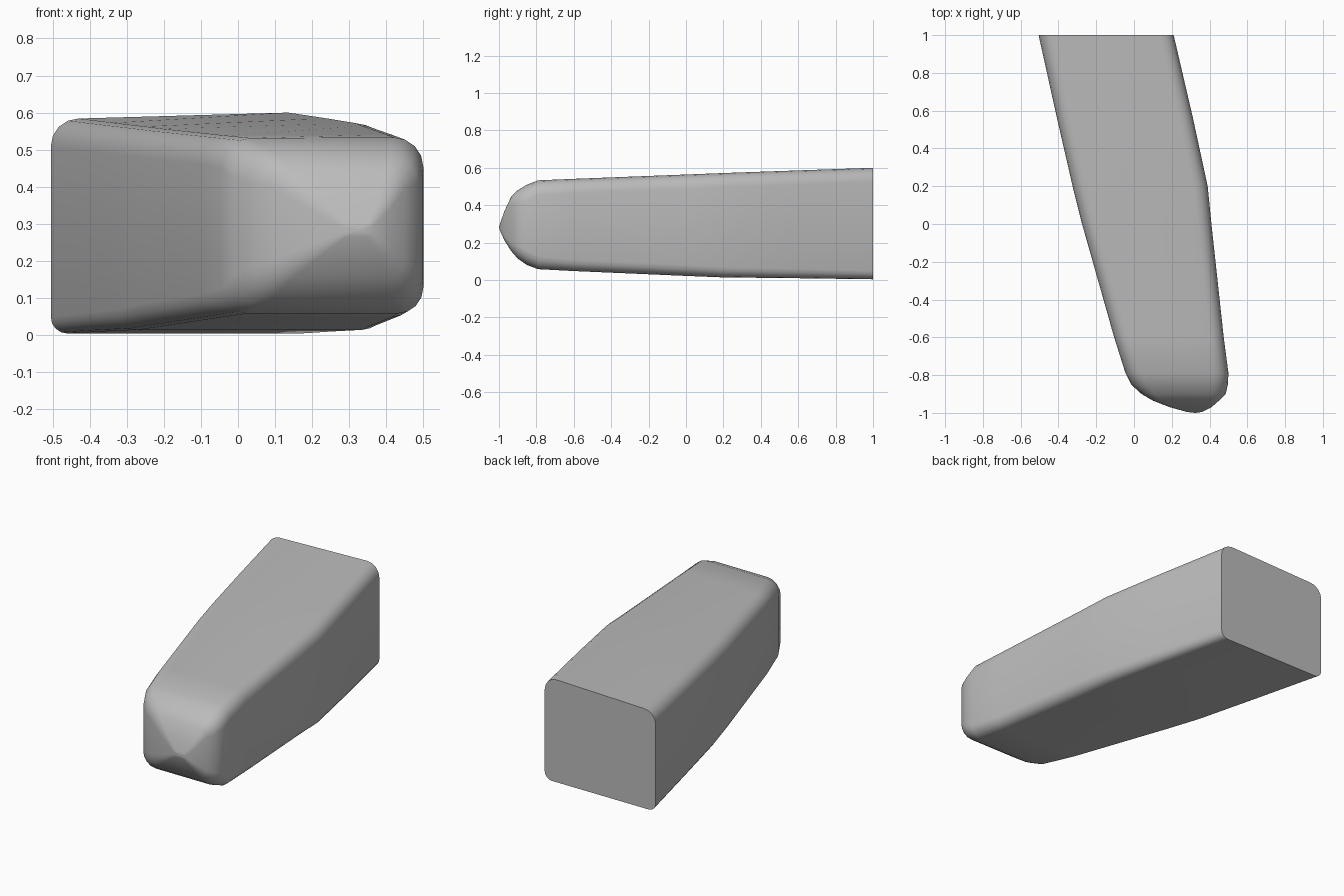
import bpy, bmesh, math

cube = bpy.data.objects.get("Cube")
if cube:
    bpy.data.objects.remove(cube, do_unlink=True)

grey = bpy.data.materials.new("plain grey")
grey.use_nodes = True
colour = (0.5, 0.5, 0.5, 1)
grey.diffuse_color = colour
grey.node_tree.nodes["Principled BSDF"].inputs["Base Color"].default_value = colour

# Sections from back to nose: y, left x, right x, bottom, top, top radius, bottom radius
SECTIONS = [
    (1.0, -0.505, 0.21, 0.004, 0.6, 0.075, 0.045),
    (0.57, -0.41, 0.31, 0.01, 0.585, 0.075, 0.05),
    (0.2, -0.325, 0.39, 0.014, 0.572, 0.075, 0.055),
    (0.0, -0.275, 0.41, 0.022, 0.564, 0.075, 0.06),
    (-0.6, -0.105, 0.475, 0.048, 0.541, 0.075, 0.06),
    (-0.79, -0.045, 0.5, 0.058, 0.533, 0.08, 0.07),
    (-0.85, -0.015, 0.497, 0.08, 0.51, 0.085, 0.08),
    (-0.9, 0.04, 0.485, 0.115, 0.48, 0.07, 0.07),
    (-0.935, 0.1, 0.45, 0.155, 0.445, 0.05, 0.05),
    (-0.97, 0.19, 0.41, 0.21, 0.37, 0.03, 0.03),
    (-0.995, 0.28, 0.36, 0.265, 0.3, 0.01, 0.01),
]
STEPS = 4


def rounded_ring(bm, y, left, right, bottom, top, r_top, r_bottom):
    """One rounded rectangle; the top falls slightly towards -x at the back."""
    tilt = 0.008 * (1 + y)
    corners = [(right, top, r_top, 1, 1), (left, top - tilt, r_top, -1, 1),
               (left, bottom, r_bottom, -1, -1), (right, bottom, r_bottom, 1, -1)]
    ring = []
    for i, (x, z, r, sx, sz) in enumerate(corners):
        for k in range(STEPS + 1):
            a = math.radians(90 * (i + k / STEPS))
            ring.append(bm.verts.new((x - sx * r + r * math.cos(a), y,
                                      z - sz * r + r * math.sin(a))))
    return ring


# Loft the body, with a flat back and a blunt pointed nose
bm = bmesh.new()
rings = [rounded_ring(bm, *s) for s in SECTIONS]
for a, b in zip(rings, rings[1:]):
    for i in range(len(a)):
        j = (i + 1) % len(a)
        bm.faces.new((a[i], a[j], b[j], b[i]))
bm.faces.new(rings[0])
tip = bm.verts.new((0.325, -1.0, 0.283))
for i, v in enumerate(rings[-1]):
    bm.faces.new((v, rings[-1][(i + 1) % len(rings[-1])], tip))
bmesh.ops.recalc_face_normals(bm, faces=bm.faces)

mesh = bpy.data.meshes.new("tapered_body")
bm.to_mesh(mesh)
bm.free()
mesh.materials.append(grey)
body = bpy.data.objects.new("tapered_body", mesh)
bpy.context.collection.objects.link(body)

bpy.ops.object.select_all(action="DESELECT")
body.select_set(True)
bpy.context.view_layer.objects.active = body
bpy.ops.object.shade_smooth_by_angle(angle=math.radians(40))
